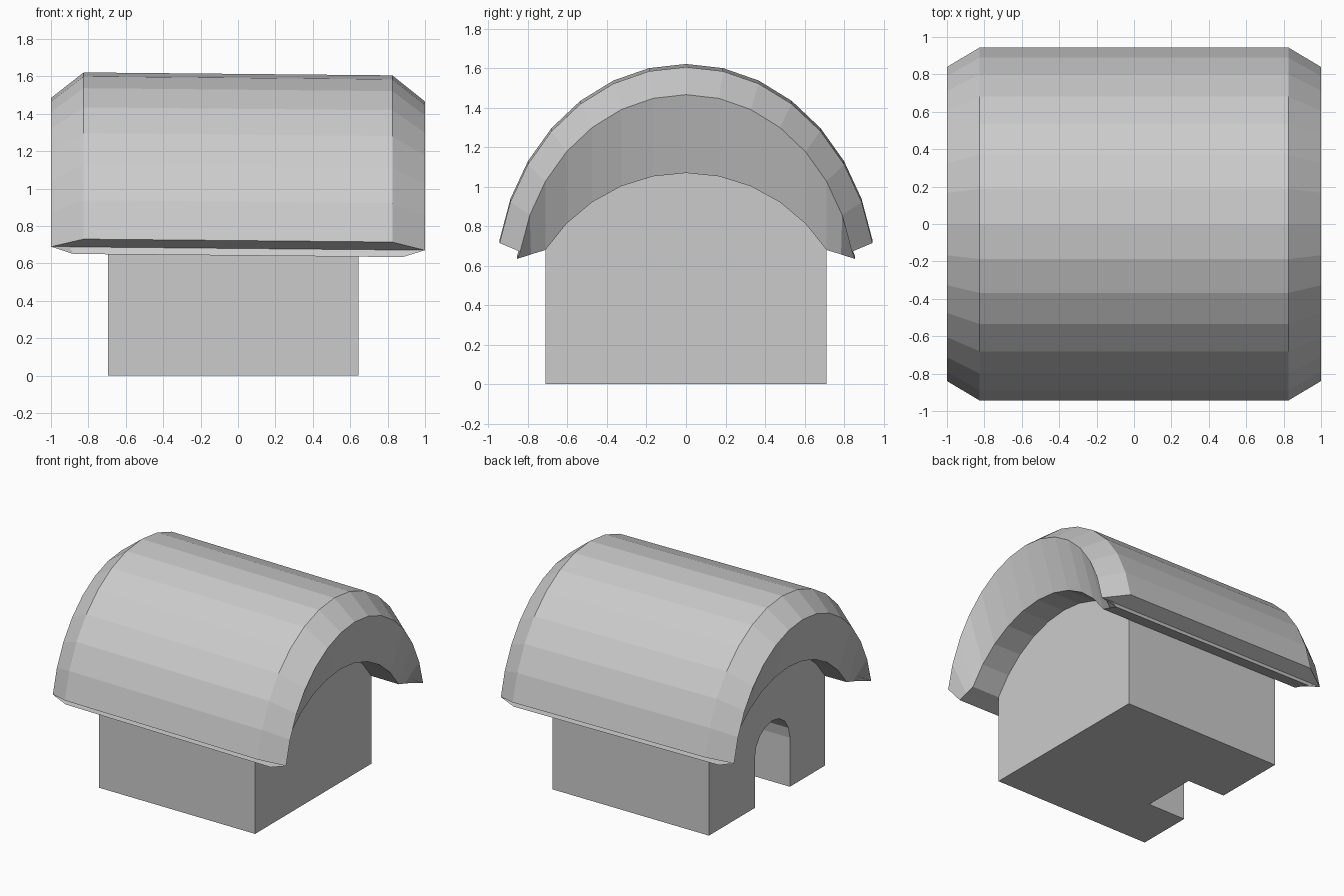
import bpy
import bmesh
from math import sin, cos, pi, radians

cube = bpy.data.objects.get("Cube")
if cube:
    bpy.data.objects.remove(cube, do_unlink=True)

grey = bpy.data.materials.new("plain_grey")
grey.use_nodes = True
colour = (0.6, 0.6, 0.6, 1)
grey.diffuse_color = colour
grey.node_tree.nodes["Principled BSDF"].inputs["Base Color"].default_value = colour

STEP = radians(11.25)
LAST = 7      # ring points on each side of the ridge
SPRING = 5    # ring point where the vault meets the wall tops
TILT = 0.0095


def finish(name, bm):
    bmesh.ops.recalc_face_normals(bm, faces=bm.faces)
    mesh = bpy.data.meshes.new(name)
    bm.to_mesh(mesh)
    bm.free()
    mesh.materials.append(grey)
    obj = bpy.data.objects.new(name, mesh)
    bpy.context.collection.objects.link(obj)
    return obj


def arc(i, a, b, zc):
    return a * sin(i * STEP), zc + b * cos(i * STEP)


def outer(i):
    return arc(i, 0.9625, 1.107, 0.506)


def end(i):
    return arc(i, 0.856, 0.988, 0.487)


def inner(i):
    # Soffit arch, then a lip that runs outwards to the eaves
    if abs(i) <= SPRING:
        return arc(i, 0.856, 0.877, 0.2)
    side = 1 if i > 0 else -1
    return (side * 0.785, 0.665) if abs(i) < LAST else (side * 0.855, 0.642)


def prism(name, profile, x0, x1):
    bm = bmesh.new()
    face = bm.faces.new([bm.verts.new((x0, y, z)) for y, z in profile])
    new = bmesh.ops.extrude_face_region(bm, geom=[face], use_keep_orig=True)
    verts = [v for v in new["geom"] if isinstance(v, bmesh.types.BMVert)]
    bmesh.ops.translate(bm, verts=verts, vec=(x1 - x0, 0, 0))
    return finish(name, bm)


# Roof: bevelled vault, lofted as closed loops from eave to eave
bm = bmesh.new()
loops = []
for i in range(-LAST, LAST + 1):
    stations = [(-0.825, outer), (0.825, outer), (1, end),
                (0.88, inner), (-0.88, inner), (-1, end)]
    loop = []
    for x, ring in stations:
        y, z = ring(i)
        loop.append(bm.verts.new((x, y, z - TILT * x)))
    loops.append(loop)
for p, q in zip(loops, loops[1:]):
    for k in range(6):
        n = (k + 1) % 6
        bm.faces.new((p[k], p[n], q[n], q[k]))
for loop in (loops[0], loops[-1]):
    o0, o1, e1, i1, i0, e0 = loop
    bm.faces.new((o0, o1, e1, e0))
    bm.faces.new((e0, e1, i1, i0))
finish("vaulted_roof", bm)

# Walls: gabled body, with a thinner front slab around the doorway
WALL_LEFT, WALL_RIGHT, DOOR_BACK = 0.645, -0.695, -0.375
gable = [(y, z + 0.007) for y, z in map(inner, range(-SPRING, SPRING + 1))]
half = gable[-1][0]
prism("wall_body", gable + [(half, 0), (-half, 0)], DOOR_BACK, WALL_LEFT)

# Round-topped doorway, traced as a notch in the slab outline
mid, radius, spring = -0.065, 0.215, 0.38
notch = [(mid + radius, 0)]
notch += [(mid + radius * cos(pi * k / 8), spring + radius * sin(pi * k / 8))
          for k in range(9)]
notch += [(mid - radius, 0)]
prism("doorway_wall", gable + [(half, 0)] + notch + [(-half, 0)],
      WALL_RIGHT, DOOR_BACK)
